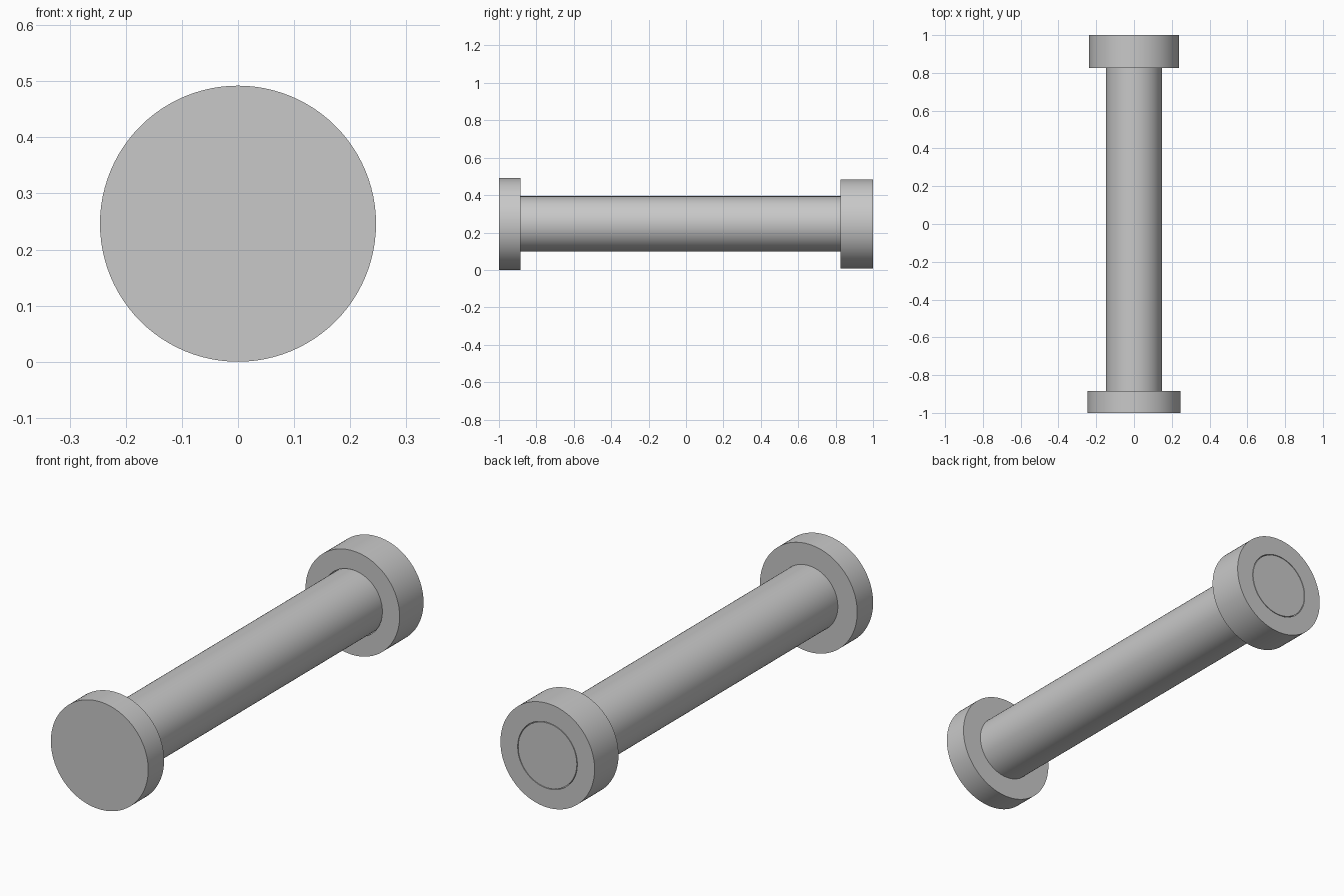
import bpy
import bmesh
import math
from mathutils import Matrix

SIDES = 96
AXIS_Z = 0.246

cube = bpy.data.objects.get("Cube")
if cube:
    bpy.data.objects.remove(cube, do_unlink=True)

steel = bpy.data.materials.new("grey_steel")
steel.use_nodes = True
colour = (0.58, 0.58, 0.58, 1)
steel.diffuse_color = colour
steel.node_tree.nodes["Principled BSDF"].inputs["Base Color"].default_value = colour


def turned_part(name, profile, closed=False):
    """Spin a (radius, y) profile around the long axis."""
    bm = bmesh.new()
    verts = [bm.verts.new((r, y, 0)) for r, y in profile]
    edges = [bm.edges.new(pair) for pair in zip(verts, verts[1:])]
    if closed:
        edges.append(bm.edges.new((verts[-1], verts[0])))
    bmesh.ops.spin(bm, geom=verts + edges, cent=(0, 0, 0), axis=(0, 1, 0),
                   angle=math.tau, steps=SIDES, use_merge=True)
    bmesh.ops.remove_doubles(bm, verts=bm.verts, dist=0.00001)
    bmesh.ops.recalc_face_normals(bm, faces=bm.faces)
    bm.transform(Matrix.Translation((0, 0, AXIS_Z)))
    mesh = bpy.data.meshes.new(name)
    bm.to_mesh(mesh)
    bm.free()
    mesh.materials.append(steel)
    obj = bpy.data.objects.new(name, mesh)
    bpy.context.collection.objects.link(obj)
    bpy.ops.object.select_all(action="DESELECT")
    obj.select_set(True)
    bpy.context.view_layer.objects.active = obj
    bpy.ops.object.shade_smooth_by_angle(angle=math.radians(30))
    return obj


# Headed pin: wide flat head and long shaft in one turned piece
head, shaft = 0.246, 0.148
turned_part("headed_pin", [(0, -1), (head, -1), (head, -0.885),
                           (shaft, -0.885), (shaft, 1), (0, 1)])

# Loose collar around the far end, with a hairline gap to the shaft
inner, outer = 0.151, 0.238
turned_part("collar", [(inner, 0.827), (outer, 0.827),
                       (outer, 1), (inner, 1)], closed=True)
